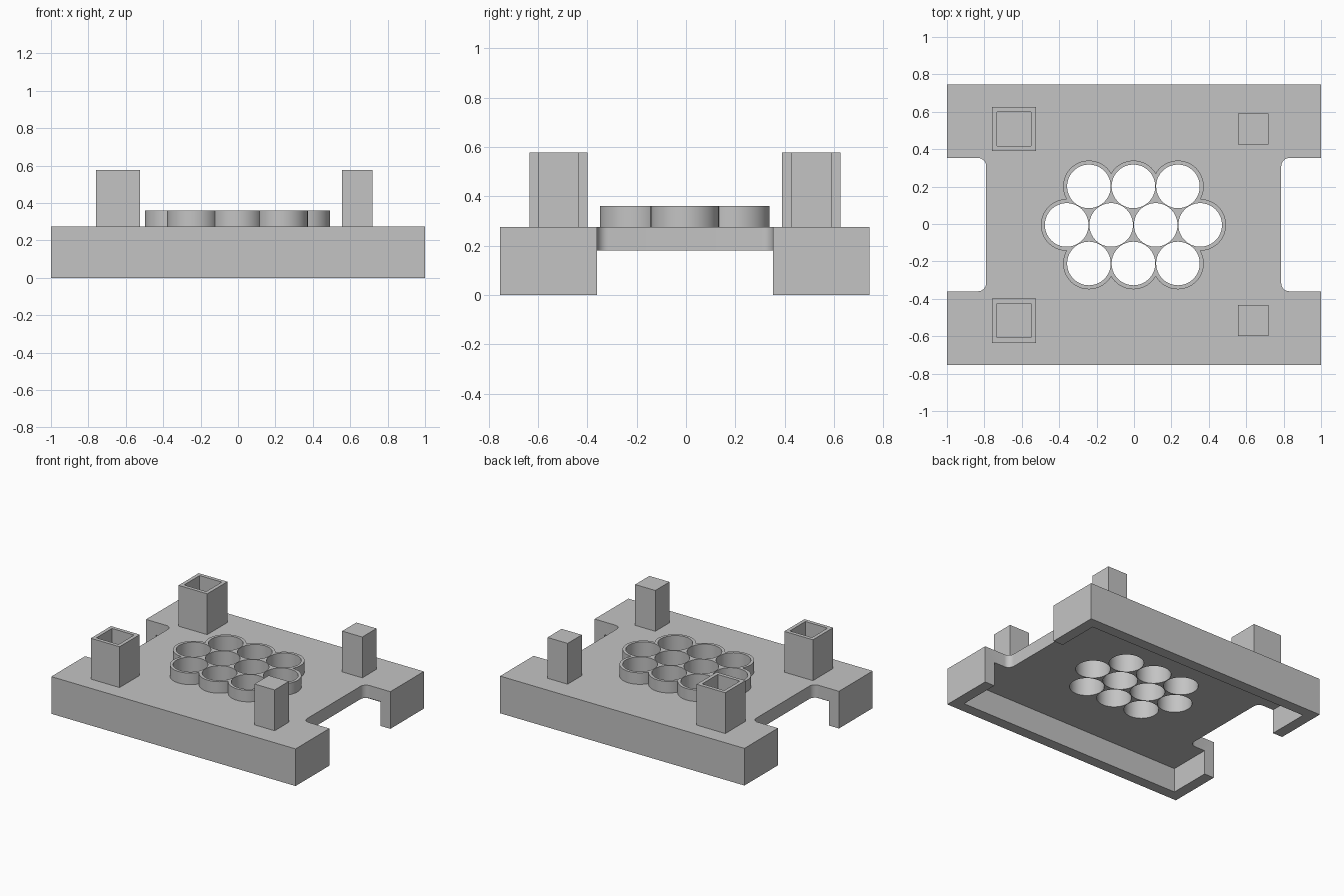
import bpy, bmesh, math

if "Cube" in bpy.data.objects:
    bpy.data.objects.remove(bpy.data.objects["Cube"])

grey = bpy.data.materials.new("plain grey")
grey.diffuse_color = (0.55, 0.55, 0.55, 1)
grey.use_nodes = True
grey.node_tree.nodes["Principled BSDF"].inputs["Base Color"].default_value = grey.diffuse_color


def prism(name, outline, z0, z1):
    """Extrude a flat counter-clockwise outline from z0 to z1."""
    bm = bmesh.new()
    face = bm.faces.new([bm.verts.new((x, y, z0)) for x, y in outline])
    top = bmesh.ops.extrude_face_region(bm, geom=[face])["geom"]
    bmesh.ops.translate(bm, vec=(0, 0, z1 - z0),
                        verts=[v for v in top if isinstance(v, bmesh.types.BMVert)])
    bmesh.ops.recalc_face_normals(bm, faces=bm.faces)
    mesh = bpy.data.meshes.new(name)
    bm.to_mesh(mesh)
    bm.free()
    mesh.materials.append(grey)
    obj = bpy.data.objects.new(name, mesh)
    bpy.context.collection.objects.link(obj)
    return obj


def box(name, x0, x1, y0, y1, z0, z1):
    return prism(name, [(x0, y0), (x1, y0), (x1, y1), (x0, y1)], z0, z1)


def arc(cx, cy, r, a0, a1, n):
    return [(cx + r * math.cos(math.radians(a0 + (a1 - a0) * i / n)),
             cy + r * math.sin(math.radians(a0 + (a1 - a0) * i / n))) for i in range(n + 1)]


def cylinder(name, cx, cy, r, z0, z1, sides=64):
    return prism(name, arc(cx, cy, r, 0, 360, sides)[:-1], z0, z1)


def combine(target, tool, operation):
    """Apply a boolean and remove the tool."""
    mod = target.modifiers.new("bool", 'BOOLEAN')
    mod.operation, mod.object, mod.solver = operation, tool, 'EXACT'
    bpy.context.view_layer.objects.active = target
    bpy.ops.object.modifier_apply(modifier=mod.name)
    bpy.data.objects.remove(tool)


TOP, UNDER = 0.275, 0.18
Y0, Y1 = -0.755, 0.745
N0, N1, R = -0.36, 0.353, 0.045      # side notch ends and corner radius
XL, XR = -0.79, 0.787                # notch depths

# Base: outline with a rounded notch on each side, hollow underneath
outline = [(-1, Y0), (1, Y0), (1, N0)]
outline += arc(XR + R, N0 + R, R, 270, 180, 8) + arc(XR + R, N1 - R, R, 180, 90, 8)
outline += [(1, N1), (1, Y1), (-1, Y1), (-1, N1)]
outline += arc(XL - R, N1 - R, R, 90, 0, 8) + arc(XL - R, N0 + R, R, 0, -90, 8)
outline += [(-1, N0)]
base = prism("base", outline, 0, TOP)
combine(base, box("cavity", -0.92, 0.92, Y0 + 0.08, Y1 - 0.08, -0.1, UNDER), 'DIFFERENCE')

# Cell rack: ten merged rings in three staggered rows
P, CX, CY = 0.238, -0.003, -0.005
row = P * math.sqrt(3) / 2
cells = [(CX + (i - 1.5) * P, CY) for i in range(4)]
cells += [(CX + (i - 1) * P, CY + s * row) for s in (-1, 1) for i in range(3)]
rack = cylinder("cell_rack", *cells[0], 0.138, TOP, 0.36)
for c in cells[1:]:
    combine(rack, cylinder("ring", *c, 0.138, TOP, 0.36), 'UNION')
for c in cells:
    for part in (base, rack):
        combine(part, cylinder("hole", *c, 0.1165, 0.1, 0.5), 'DIFFERENCE')

# Corner posts: hollow sockets on the left, solid pegs on the right
for side, cy in (("front", -0.517), ("back", 0.508)):
    socket = box(side + "_socket", -0.76, -0.525, cy - 0.118, cy + 0.118, TOP, 0.577)
    combine(socket, box("bore", -0.733, -0.552, cy - 0.091, cy + 0.091, TOP - 0.1, 0.7),
            'DIFFERENCE')
    box(side + "_peg", 0.555, 0.72, cy - 0.083, cy + 0.083, TOP, 0.577)

# Smooth the round walls, keep corners crisp
for obj in (base, rack):
    bpy.ops.object.select_all(action='DESELECT')
    obj.select_set(True)
    bpy.context.view_layer.objects.active = obj
    bpy.ops.object.shade_smooth_by_angle(angle=math.radians(30))
